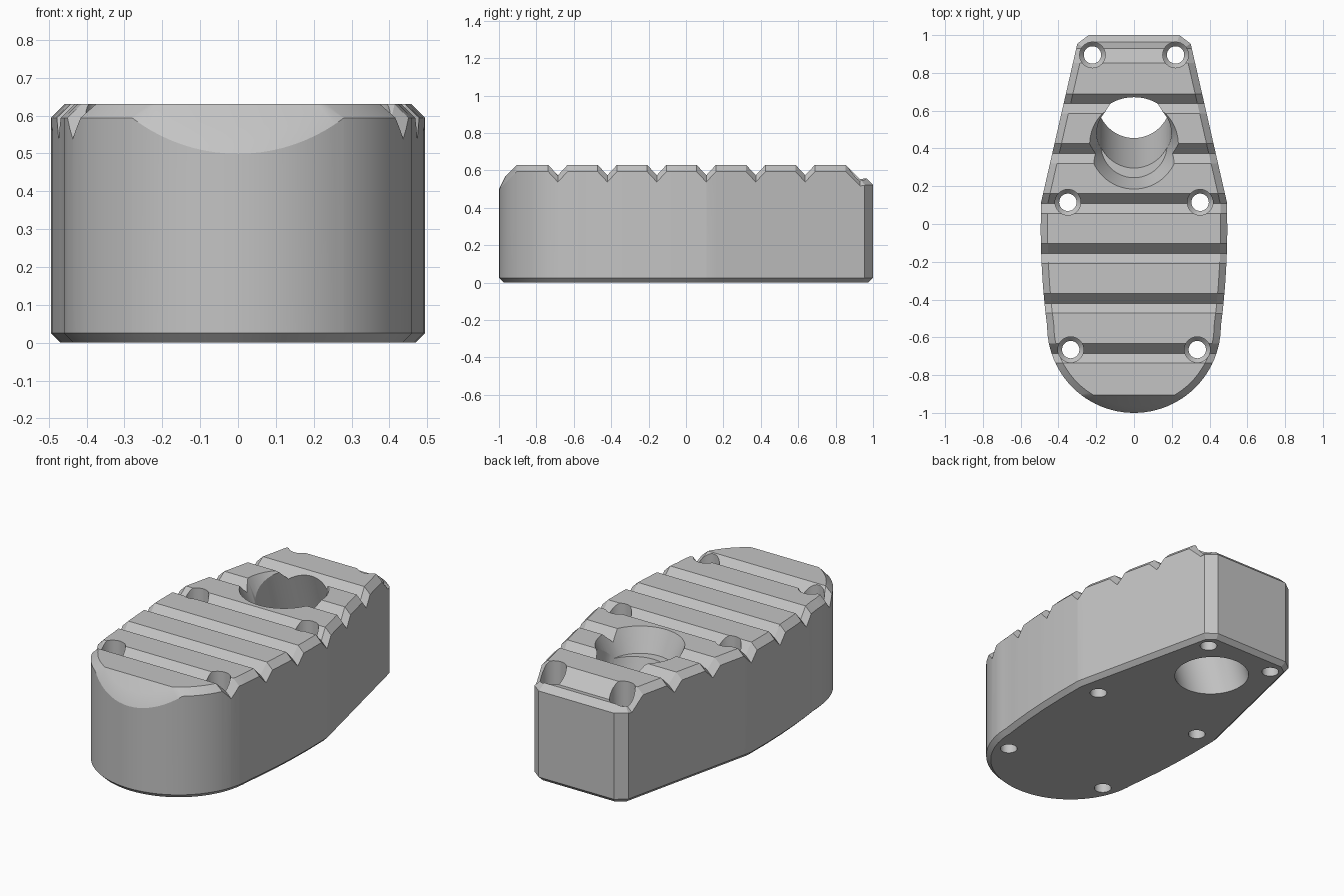
import bpy, bmesh, math
from mathutils import Vector

if "Cube" in bpy.data.objects:
    bpy.data.objects.remove(bpy.data.objects["Cube"], do_unlink=True)

grey = bpy.data.materials.new("plain grey")
grey.use_nodes = True
colour = (0.55, 0.55, 0.55, 1)
grey.diffuse_color = colour
grey.node_tree.nodes["Principled BSDF"].inputs["Base Color"].default_value = colour

TOP = 0.63        # height of the ridge tops
EDGE = 0.036      # upper chamfer
FOOT = 0.025      # lower chamfer


def inset(points, distance):
    """Offset a counter-clockwise closed outline inward."""
    result = []
    for i, p in enumerate(points):
        a = (p - points[i - 1]).normalized()
        b = (points[(i + 1) % len(points)] - p).normalized()
        n1, n2 = Vector((-a.y, a.x)), Vector((-b.y, b.x))
        result.append(p + (n1 + n2) * distance / (1 + n1.dot(n2)))
    return result


# Plan outline: round nose, gently bulging flanks, tapering tail
half = [Vector((0.46 * math.sin(t), -0.54 - 0.46 * math.cos(t)))
        for t in (math.radians(90 * i / 24) for i in range(25))]
half += [Vector(p) for p in ((0.471, -0.45), (0.482, -0.33), (0.49, -0.2), (0.494, -0.05),
                             (0.493, 0.11), (0.30, 0.955), (0.24, 1.0))]
outline = half + [Vector((-p.x, p.y)) for p in reversed(half[1:])]

# Side profile of the top: sloped nose, V grooves, sloped tail step
profile = [(-1.01, TOP - 0.105), (-0.905, TOP)]
for i in range(6):
    y = -0.685 + 0.2645 * i
    profile += [(y - 0.052, TOP), (y, TOP - 0.056), (y + 0.052, TOP)]
profile += [(0.853, TOP), (0.93, 0.553), (0.965, 0.558), (1.01, 0.558)]


def top_height(y):
    for (y0, z0), (y1, z1) in zip(profile, profile[1:]):
        if y <= y1:
            return z0 + (z1 - z0) * (y - y0) / (y1 - y0)
    return profile[-1][1]


# Chamfered block, sliced at each profile break and then shaped on top
bm = bmesh.new()
rings = []
for distance, z in ((FOOT, 0), (0, FOOT), (0, TOP - EDGE), (EDGE, TOP)):
    rings.append([bm.verts.new((p.x, p.y, z)) for p in inset(outline, distance)])
count = len(outline)
for low, high in zip(rings, rings[1:]):
    for i in range(count):
        j = (i + 1) % count
        bm.faces.new((low[i], low[j], high[j], high[i]))
bm.faces.new(rings[-1])
bm.faces.new(list(reversed(rings[0])))
for y, z in profile[1:-1]:
    upper = [f for f in bm.faces if max(v.co.z for v in f.verts) > 0.3]
    edges = {e for f in upper for e in f.edges}
    verts = {v for f in upper for v in f.verts}
    bmesh.ops.bisect_plane(bm, geom=upper + list(edges) + list(verts), dist=1e-5,
                           plane_co=(0, y, 0), plane_no=(0, 1, 0))
for v in bm.verts:
    if v.co.z > 0.3:
        v.co.z -= TOP - top_height(v.co.y)
bmesh.ops.recalc_face_normals(bm, faces=bm.faces)
mesh = bpy.data.meshes.new("grooved_body")
bm.to_mesh(mesh)
bm.free()
body = bpy.data.objects.new("grooved_body", mesh)
bpy.context.collection.objects.link(body)
mesh.materials.append(grey)


def cut(name, sections, segments):
    """Subtract a round bore given by (y shift, height, radius) sections."""
    x, y, levels = sections
    tool = bmesh.new()
    loops = []
    for shift, z, rx, ry in levels:
        loops.append([tool.verts.new((x + rx * math.cos(a), y + shift + ry * math.sin(a), z))
                      for a in (math.tau * k / segments for k in range(segments))])
    for low, high in zip(loops, loops[1:]):
        for i in range(segments):
            j = (i + 1) % segments
            tool.faces.new((low[i], low[j], high[j], high[i]))
    tool.faces.new(loops[-1])
    tool.faces.new(list(reversed(loops[0])))
    data = bpy.data.meshes.new(name)
    tool.to_mesh(data)
    tool.free()
    data.materials.append(grey)
    cutter = bpy.data.objects.new(name, data)
    cutter.hide_render = True
    bpy.context.collection.objects.link(cutter)
    mod = body.modifiers.new(name, 'BOOLEAN')
    mod.operation = 'DIFFERENCE'
    mod.solver = 'EXACT'
    mod.object = cutter
    bpy.ops.object.modifier_apply(modifier=name)
    bpy.data.objects.remove(cutter, do_unlink=True)


bpy.ops.object.select_all(action='DESELECT')
body.select_set(True)
bpy.context.view_layer.objects.active = body

# Mirrored pairs of bolt holes with wider seats
for x, y in ((0.22, 0.895), (0.35, 0.115), (0.335, -0.665)):
    for side in (-1, 1):
        levels = [(0, -0.1, 0.046, 0.046), (0, 0.46, 0.046, 0.046),
                  (0, 0.485, 0.068, 0.068), (0, 0.8, 0.068, 0.068)]
        cut("bolt_hole", (side * x, y, levels), 32)

# Large slanted bore and its flared mouth
slope = -0.2 / TOP
cut("slanted_bore", (0, 0.66, [(slope * z, z, 0.198, 0.205) for z in (-0.1, 0.8)]), 64)
cut("bore_mouth", (0, 0.42, [(0, 0.5, 0.175, 0.175), (0, TOP, 0.235, 0.235),
                             (0, 0.8, 0.235, 0.235)]), 64)

bpy.ops.object.shade_smooth_by_angle(angle=math.radians(25))
